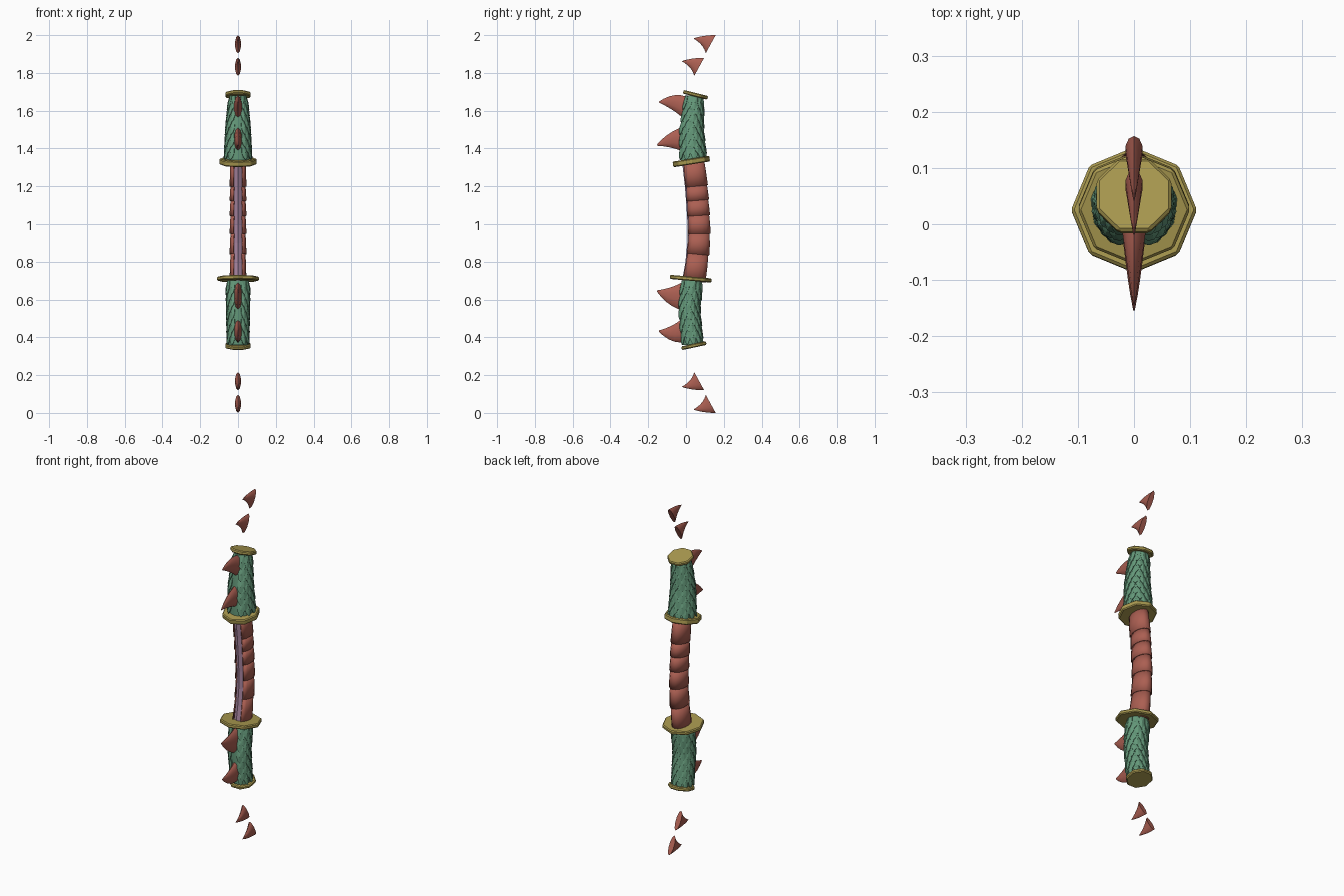
import bpy, bmesh, math
from mathutils import Vector

if "Cube" in bpy.data.objects:
    bpy.data.objects.remove(bpy.data.objects["Cube"], do_unlink=True)


def material(name, rgb):
    m = bpy.data.materials.new(name)
    m.use_nodes = True
    m.diffuse_color = (*rgb, 1)
    m.node_tree.nodes["Principled BSDF"].inputs["Base Color"].default_value = (*rgb, 1)
    return m


RED = material("red leather", (0.41, 0.115, 0.085))
GOLD = material("old gold", (0.40, 0.32, 0.08))
GREEN = material("scale green", (0.125, 0.31, 0.19))
PURPLE = material("dusty purple", (0.40, 0.24, 0.36))


def finish(bm, name, mat, smooth=None):
    bmesh.ops.recalc_face_normals(bm, faces=bm.faces)
    me = bpy.data.meshes.new(name)
    bm.to_mesh(me)
    bm.free()
    me.materials.append(mat)
    ob = bpy.data.objects.new(name, me)
    bpy.context.collection.objects.link(ob)
    if smooth:
        bpy.ops.object.select_all(action="DESELECT")
        ob.select_set(True)
        bpy.context.view_layer.objects.active = ob
        bpy.ops.object.shade_smooth_by_angle(angle=math.radians(smooth))
    return ob


def loft(bm, rings, closed=True, caps=True):
    rows = [[bm.verts.new(p) for p in r] for r in rings]
    n = len(rows[0])
    for a, b in zip(rows, rows[1:]):
        for i in range(n if closed else n - 1):
            j = (i + 1) % n
            bm.faces.new((a[i], a[j], b[j], b[i]))
    if caps:
        bm.faces.new(rows[0][::-1])
        bm.faces.new(rows[-1])


def sample(table, z):
    """Piecewise linear lookup of the values stored by height."""
    for lo, hi in zip(table, table[1:]):
        if z <= hi[0] or hi is table[-1]:
            f = (z - lo[0]) / (hi[0] - lo[0])
            return [a + (b - a) * f for a, b in zip(lo[1:], hi[1:])]


def ellipse(cy, z, rx, ry, n=12, gap=0.0, tilt=0.0):
    """Section around the bow; angle 0 faces the front, gap leaves it open."""
    pts = []
    for i in range(n):
        a = gap + (2 * math.pi - 2 * gap) * i / (n - 1 if gap else n)
        y = -ry * math.cos(a)
        pts.append(Vector((rx * math.sin(a), cy + y, z + y * tilt)))
    return pts


# Grip: inner core and open-fronted wrapped bands
GRIP = [(0.70, 0.036), (0.80, 0.053), (0.90, 0.063), (1.00, 0.064),
        (1.10, 0.058), (1.20, 0.050), (1.34, 0.034)]
bm = bmesh.new()
loft(bm, [ellipse(sample(GRIP, z)[0], z, 0.035, 0.056, 8) for z in [g[0] for g in GRIP]])
finish(bm, "grip_core", PURPLE)

joints = [0.70, 0.84, 0.95, 1.045, 1.125, 1.20, 1.33]
for k, (lo, hi) in enumerate(zip(joints, joints[1:])):
    bm = bmesh.new()
    rings = []
    for f, grow in ((0, 0.003), (0.5, 0.001), (1, -0.002)):
        z = lo + (hi - lo) * f
        cy = sample(GRIP, z)[0]
        slope = (sample(GRIP, z - 0.02)[0] - sample(GRIP, z + 0.02)[0]) / 0.04
        rings.append(ellipse(cy, z, 0.042 + grow, 0.063 + grow, 13, 0.65, slope))
    loft(bm, rings, closed=False, caps=False)
    band = finish(bm, f"grip_band_{k + 1}", RED, 40)
    band.modifiers.new("thickness", "SOLIDIFY").thickness = 0.006


# Limbs: tapered tube covered with overlapping rounded scales
def limb(name, table, rows):
    z0, z1 = table[0][0], table[-1][0]
    bm = bmesh.new()
    loft(bm, [ellipse(t[1], t[0], t[2] - 0.008, t[3] - 0.008, 16) for t in table])
    finish(bm, name + "_tube", GREEN, 40)

    bm = bmesh.new()
    per_row, length = 11, 0.075
    outline = [(-0.8, 0), (-1, 0.5), (-0.65, 0.82), (0, 1), (0.65, 0.82), (1, 0.5), (0.8, 0)]
    for r in range(rows):
        top = z1 - (z1 - z0 - length) * r / (rows - 1)
        for k in range(per_row):
            mid = 2 * math.pi * (k + 0.5 * (r % 2)) / per_row
            if math.cos(mid) > 0.95:
                continue

            def place(u, v, bulge=0.0):
                z = top - v * length
                cy, rx, ry = sample(table, z)
                lift = -0.007 + 0.011 * v + bulge
                a = mid + u * math.pi / per_row * 0.97
                return bm.verts.new(((rx + lift) * math.sin(a), cy - (ry + lift) * math.cos(a), z))

            rim = [place(u, v) for u, v in outline]
            hub = place(0, 0.5, 0.004)
            for a, b in zip(rim, rim[1:] + rim[:1]):
                bm.faces.new((a, b, hub))
    ob = finish(bm, name + "_scales", GREEN)
    ob.modifiers.new("thickness", "SOLIDIFY").thickness = 0.005


# Columns: height, centre depth, half width, half depth
limb("upper_limb", [(1.34, 0.035, 0.074, 0.076), (1.50, 0.026, 0.066, 0.067),
                    (1.68, 0.042, 0.050, 0.054)], 9)
limb("lower_limb", [(0.36, 0.032, 0.058, 0.060), (0.55, 0.014, 0.061, 0.060),
                    (0.70, 0.030, 0.064, 0.062)], 9)


# Gold collars and end caps, tilted with the bow's curve
def collar(name, y, z, radius, thick, tilt, sides=8, turn=0.0):
    bpy.ops.mesh.primitive_cylinder_add(vertices=sides, radius=radius, depth=thick,
                                        location=(0, y, z))
    ob = bpy.context.object
    ob.name = name
    for v in ob.data.vertices:
        x, w = v.co.x, v.co.y
        v.co.x = x * math.cos(turn) - w * math.sin(turn)
        v.co.y = x * math.sin(turn) + w * math.cos(turn)
    ob.rotation_euler.x = math.radians(tilt)
    ob.data.materials.append(GOLD)
    bevel = ob.modifiers.new("bevel", "BEVEL")
    bevel.width = 0.005
    bevel.segments = 1


collar("upper_end_cap", 0.05, 1.684, 0.072, 0.020, -14, 8, math.pi / 8)
collar("upper_collar", 0.028, 1.331, 0.100, 0.030, 9)
collar("lower_collar", 0.025, 0.710, 0.112, 0.022, -5)
collar("lower_end_cap", 0.042, 0.356, 0.072, 0.020, 12, 8, math.pi / 8)


# Spikes: curved blades between an upper and a lower edge meeting at a tip
def spike(name, upper, lower, tip, bend_up, bend_low, half):
    def curve(p, c, t):
        return [p[i] * (1 - t) ** 2 + 2 * c[i] * t * (1 - t) + tip[i] * t * t for i in (0, 1)]

    bm = bmesh.new()
    rings = []
    for t in (0, 0.2, 0.4, 0.6, 0.8, 0.97):
        u, l = Vector(curve(upper, bend_up, t)), Vector(curve(lower, bend_low, t))
        mid, arm = (u + l) / 2, (u - l) / 2
        w = half * (1 - t) ** 0.8
        ring = []
        for k in range(10):
            a = 2 * math.pi * k / 10
            p = mid + arm * math.cos(a)
            ring.append((w * math.sin(a), p.x, p.y))
        rings.append(ring)
    loft(bm, rings)
    finish(bm, name, RED, 35)


spike("upper_limb_spike_high", (0.0, 1.675), (0.0, 1.545), (-0.148, 1.645),
      (-0.07, 1.70), (-0.05, 1.60), 0.024)
spike("upper_limb_spike_low", (0.0, 1.52), (0.0, 1.375), (-0.158, 1.415),
      (-0.10, 1.49), (-0.06, 1.41), 0.024)
spike("lower_limb_spike_high", (0.0, 0.705), (0.0, 0.535), (-0.158, 0.648),
      (-0.06, 0.66), (-0.10, 0.56), 0.024)
spike("lower_limb_spike_low", (0.0, 0.52), (0.0, 0.375), (-0.148, 0.435),
      (-0.05, 0.46), (-0.08, 0.36), 0.024)

# Floating tip spikes, mirrored above and below
for side, flip in (("top", False), ("bottom", True)):
    def m(y, z):
        return (y, 2 - z if flip else z)

    for label, dy, dz in (("outer", 0, 0), ("inner", -0.061, -0.12)):
        spike(f"{side}_{label}_spike", m(0.157 + dy, 2.0 + dz), m(0.105 + dy, 1.905 + dz),
              m(0.038 + dy, 1.982 + dz), m(0.09 + dy, 2.0 + dz),
              m(0.09 + dy, 1.955 + dz), 0.016)
